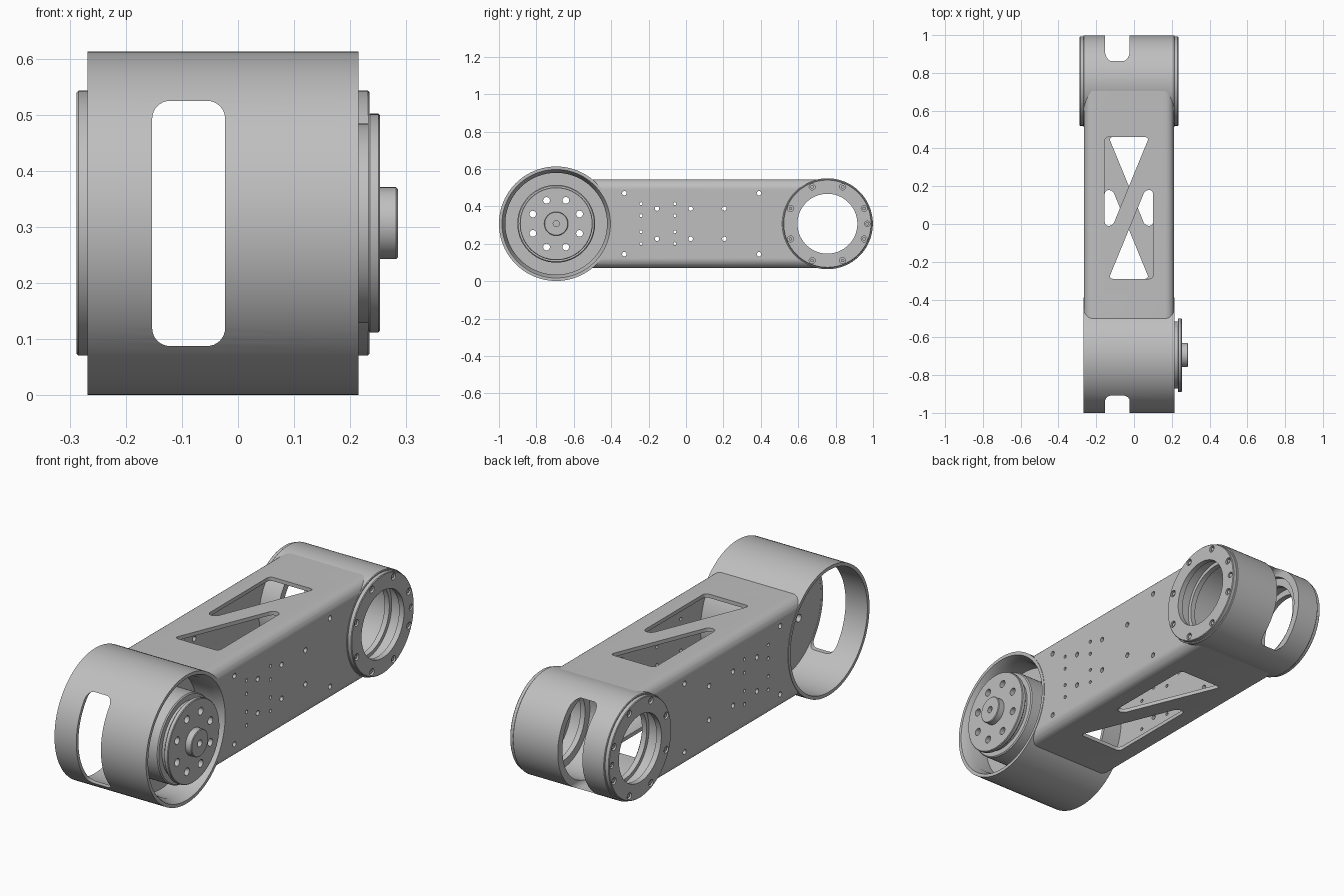
import bpy, bmesh
from math import sin, cos, pi, radians
from mathutils import Matrix, Vector

if "Cube" in bpy.data.objects:
    bpy.data.objects.remove(bpy.data.objects["Cube"])

gray = bpy.data.materials.new("satin_gray")
gray.use_nodes = True
gray.diffuse_color = (0.52, 0.52, 0.52, 1)
gray.node_tree.nodes["Principled BSDF"].inputs["Base Color"].default_value = gray.diffuse_color

ZC = 0.307            # height of both joint axes
FRONT, REAR = -0.694, 0.756
LO, HI = -0.268, 0.215  # housing width
MID = (LO + HI) / 2


def finish(name, bm):
    bmesh.ops.recalc_face_normals(bm, faces=bm.faces)
    mesh = bpy.data.meshes.new(name)
    bm.to_mesh(mesh)
    bm.free()
    mesh.materials.append(gray)
    obj = bpy.data.objects.new(name, mesh)
    bpy.context.collection.objects.link(obj)
    return obj


def lathe(name, profile, y, steps=96):
    """Spin (x, radius) points around the x axis at the given y."""
    bm = bmesh.new()
    verts = [bm.verts.new((x, y, ZC + r)) for x, r in profile]
    edges = [bm.edges.new(pair) for pair in zip(verts, verts[1:])]
    bmesh.ops.spin(bm, geom=verts + edges, cent=(0, y, ZC), axis=(1, 0, 0),
                   angle=2 * pi, steps=steps)
    bmesh.ops.remove_doubles(bm, verts=bm.verts, dist=1e-5)
    return finish(name, bm)


def prism(name, points, axis, lo, hi, radius):
    """Extrude a 2D outline along y or z and round its long edges."""
    bm = bmesh.new()
    put = (lambda a, b: (a, lo, b)) if axis == "y" else (lambda a, b: (a, b, lo))
    shift = Vector((0, hi - lo, 0)) if axis == "y" else Vector((0, 0, hi - lo))
    face = bm.faces.new([bm.verts.new(put(a, b)) for a, b in points])
    ext = bmesh.ops.extrude_face_region(bm, geom=[face])["geom"]
    bmesh.ops.translate(bm, vec=shift, verts=[v for v in ext if isinstance(v, bmesh.types.BMVert)])
    bmesh.ops.recalc_face_normals(bm, faces=bm.faces)
    long_edges = [e for e in bm.edges
                  if abs((e.verts[0].co - e.verts[1].co).dot(shift)) > 1e-6]
    bmesh.ops.bevel(bm, geom=long_edges, offset=radius, segments=8, profile=0.5,
                    affect="EDGES", clamp_overlap=True)
    return finish(name, bm)


def pins(name, spots, lo, hi):
    """Many cylinders along x at (y, z, radius)."""
    bm = bmesh.new()
    for y, z, r in spots:
        m = Matrix.Translation(((lo + hi) / 2, y, z)) @ Matrix.Rotation(pi / 2, 4, "Y")
        bmesh.ops.create_cone(bm, cap_ends=True, segments=20, radius1=r, radius2=r,
                              depth=hi - lo, matrix=m)
    return finish(name, bm)


def rect(x0, x1, z0, z1):
    return [(x0, z0), (x1, z0), (x1, z1), (x0, z1)]


def cut(obj, cutter):
    mod = obj.modifiers.new("cut", "BOOLEAN")
    mod.operation, mod.solver, mod.object = "DIFFERENCE", "EXACT", cutter
    bpy.context.view_layer.objects.active = obj
    bpy.ops.object.modifier_apply(modifier=mod.name)
    bpy.data.objects.remove(cutter)


def circle(y, radius, hole, count, phase):
    return [(y + radius * cos(phase + 2 * pi * i / count),
             ZC + radius * sin(phase + 2 * pi * i / count), hole) for i in range(count)]


def slot():
    return prism("slot_cutter", rect(-0.153, -0.023, 0.088, 0.525), "y", -1.5, 1.5, 0.032)


parts = []

# Large front housing with an inner web and a chamfered mouth
housing = lathe("front_housing", [
    (-0.0225, 0), (-0.0225, 0.29), (LO, 0.29), (LO, 0.306), (HI, 0.306), (HI, 0.29),
    (0.175, 0.272), (0.08, 0.272), (0.08, 0)], FRONT)
cut(housing, slot())

# Drive motor with stepped face and hub
motor = lathe("drive_motor", [
    (0.07, 0), (0.07, 0.208), (0.205, 0.208), (0.21, 0.203), (0.21, 0.178), (0.232, 0.178),
    (0.232, 0.192), (0.235, 0.195), (0.25, 0.195), (0.253, 0.192), (0.253, 0.064),
    (0.282, 0.064), (0.285, 0.061), (0.285, 0.016), (0.265, 0.016), (0.265, 0)], FRONT)
for obj in (housing, motor):
    cut(obj, pins("bolt_cutter", circle(FRONT, 0.135, 0.018, 8, pi / 8), -0.5, 0.5))
parts += [housing, motor]

# Rear drum, hollow, with a stepped bearing bore mirrored on both ends
half = [(0.0, 0.243), (HI - MID - 0.003, 0.243), (HI - MID, 0.24), (HI - MID, 0.236),
        (0.258, 0.236), (0.261, 0.233), (0.261, 0.16), (0.235, 0.16), (0.235, 0.19),
        (0.175, 0.19), (0.175, 0.172), (0.15, 0.172), (0.15, 0.208), (0.0, 0.208)]
left = [(MID + x, r) for x, r in half]
right = [(MID - x, r) for x, r in reversed(half)]
drum = lathe("rear_drum", left + right[1:], REAR)
cut(drum, slot())

# Recessed screws around each flange
screws = circle(REAR, 0.213, 0.016, 8, pi / 8) + [(REAR + 0.213, ZC, 0.014)]
for side, x in (("left", MID + 0.261), ("right", MID - 0.261)):
    cut(drum, pins("screw_cutter", screws, x - 0.014, x + 0.014))
    parts.append(pins(side + "_flange_screws", [(y, z, 0.009) for y, z, r in screws],
                      x - 0.015, x + 0.015 if x < 0 else x - 0.004))
    if x < 0:
        parts[-1].data.transform(Matrix.Translation((0.019, 0, 0)))
parts.append(drum)

# Hollow box beam, trimmed where it meets both housings
x0, x1, z0, z1, wall = LO + 0.002, HI - 0.002, 0.07, 0.5445, 0.018
beam = prism("arm_beam", rect(x0, x1, z0, z1), "y", FRONT, REAR, 0.05)
cut(beam, prism("beam_core", rect(x0 + wall, x1 - wall, z0 + wall, z1 - wall),
                "y", -1.5, 1.5, 0.035))
for y, r in ((FRONT, 0.3), (REAR, 0.2395)):
    cut(beam, lathe("trim_cutter", [(-0.5, 0), (-0.5, r), (0.5, r), (0.5, 0)], y))

# Tapered windows that leave one diagonal strut above and the opposite one below
window = [(-0.155, 0.46), (0.08, 0.46), (-0.113, -0.01), (-0.155, -0.01)]
for turn in (False, True):
    outline = [(-0.054 - x, 0.17 - y) if turn else (x, y) for x, y in window]
    cut(beam, prism("top_window", outline, "z", 0.4, 0.7, 0.022))
    cut(beam, prism("bottom_window", [(-0.054 - x, y) for x, y in outline],
                    "z", -0.1, 0.2, 0.022))

# Mounting holes through both beam sides
holes = [(y, ZC + s * 0.163, 0.012) for y in (-0.33, 0.39) for s in (-1, 1)]
holes += [(y, ZC + s * 0.081, 0.012) for y in (-0.155, 0.025, 0.205) for s in (-1, 1)]
holes += [(y, ZC + dz, 0.008) for y in (-0.24, -0.06) for dz in (-0.107, -0.043, 0.043, 0.107)]
cut(beam, pins("hole_cutter", holes, -0.5, 0.5))
parts.append(beam)

# Smooth round surfaces, keep machined edges crisp
bpy.ops.object.select_all(action="DESELECT")
for obj in parts:
    obj.select_set(True)
bpy.context.view_layer.objects.active = beam
bpy.ops.object.shade_smooth_by_angle(angle=radians(25))
